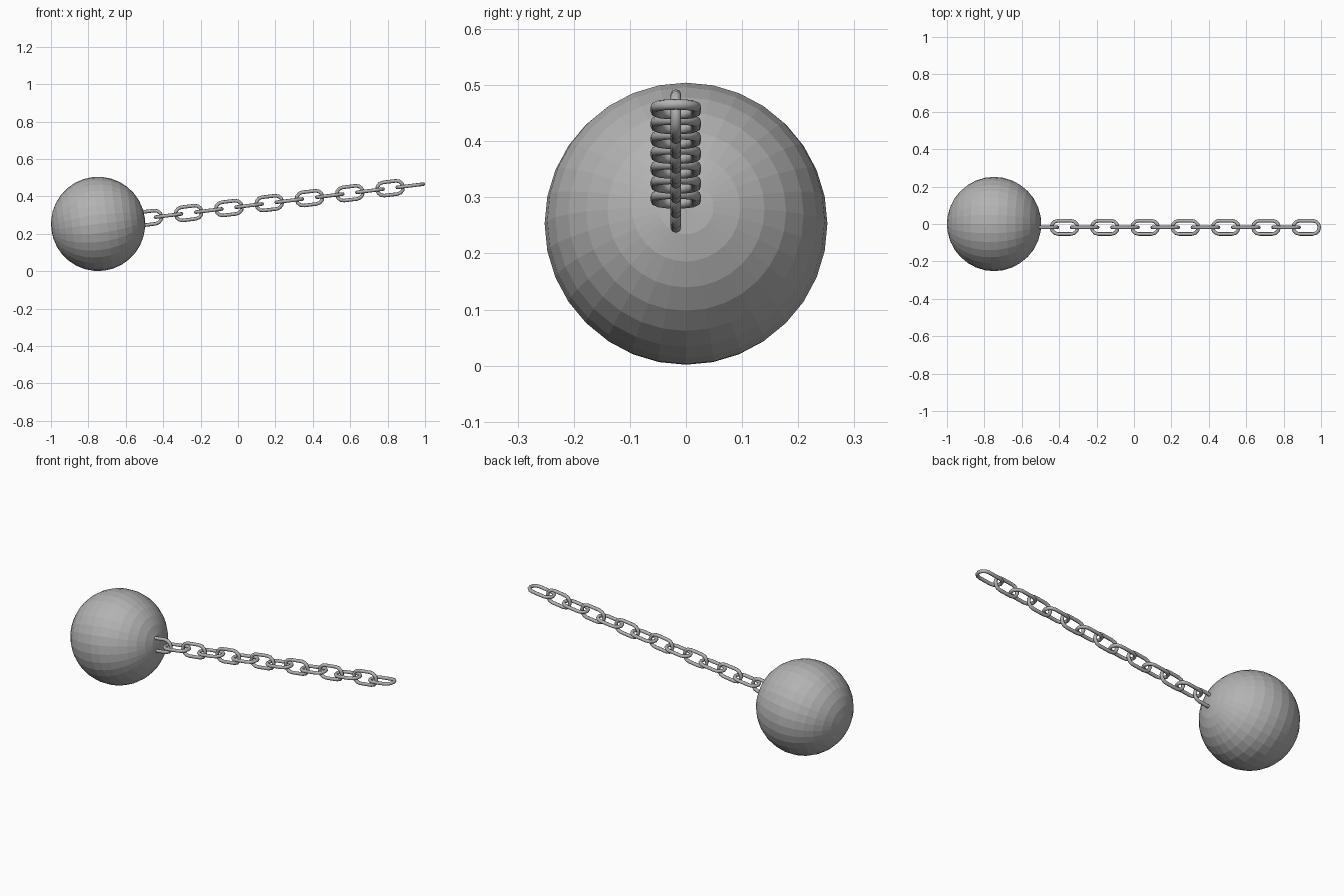
import bpy, bmesh
from math import pi, cos, sin, atan
from mathutils import Matrix, Vector

cube = bpy.data.objects.get("Cube")
if cube:
    bpy.data.objects.remove(cube, do_unlink=True)

iron = bpy.data.materials.new("iron_grey")
iron.use_nodes = True
iron.diffuse_color = (0.45, 0.45, 0.45, 1)
iron.node_tree.nodes["Principled BSDF"].inputs["Base Color"].default_value = iron.diffuse_color

SLOPE = 0.123                       # rise of the chain along x
TILT = Matrix.Rotation(-atan(SLOPE), 4, 'Y')
WIRE = 0.0095                       # radius of the link wire
BEND = 0.0355                       # radius of the link's round ends
HALF_STRAIGHT = 0.035               # half the straight side of a link


def add_object(name, bm, matrix):
    mesh = bpy.data.meshes.new(name)
    bmesh.ops.recalc_face_normals(bm, faces=bm.faces)
    bm.to_mesh(mesh)
    bm.free()
    mesh.materials.append(iron)
    obj = bpy.data.objects.new(name, mesh)
    obj.matrix_world = matrix
    bpy.context.collection.objects.link(obj)
    return obj


def link_mesh(steps=6, sides=8):
    """Round wire swept along a stadium-shaped loop lying in the XY plane."""
    bm = bmesh.new()
    rings = []
    for end in (1, -1):
        for i in range(steps + 1):
            a = -pi / 2 + pi * i / steps + (0 if end > 0 else pi)
            out = Vector((cos(a), sin(a), 0))
            centre = Vector((end * HALF_STRAIGHT, 0, 0)) + out * BEND
            rings.append([bm.verts.new(centre + WIRE * (
                out * cos(2 * pi * k / sides) + Vector((0, 0, sin(2 * pi * k / sides)))))
                for k in range(sides)])
    for r, ring in enumerate(rings):
        following = rings[(r + 1) % len(rings)]
        for k in range(sides):
            n = (k + 1) % sides
            bm.faces.new((ring[k], following[k], following[n], ring[n]))
    return bm


# Faceted ball, its poles in line with the chain
ball = bmesh.new()
bmesh.ops.create_uvsphere(ball, u_segments=32, v_segments=16, radius=0.252)
add_object("iron_ball", ball, Matrix.Translation((-0.748, 0, 0.253))
           @ TILT @ Matrix.Rotation(pi / 2, 4, 'Y'))

# Chain of links, alternately flat and upright, rising from the ball
for i in range(14):
    x = 0.921 - 0.1077 * i
    place = Matrix.Translation((x, -0.018, 0.457 + SLOPE * (x - 0.921))) @ TILT
    if i % 2:
        place = place @ Matrix.Rotation(pi / 2, 4, 'X')
    link = add_object("chain_link_%02d" % (i + 1), link_mesh(), place)
    link.data.shade_smooth()
